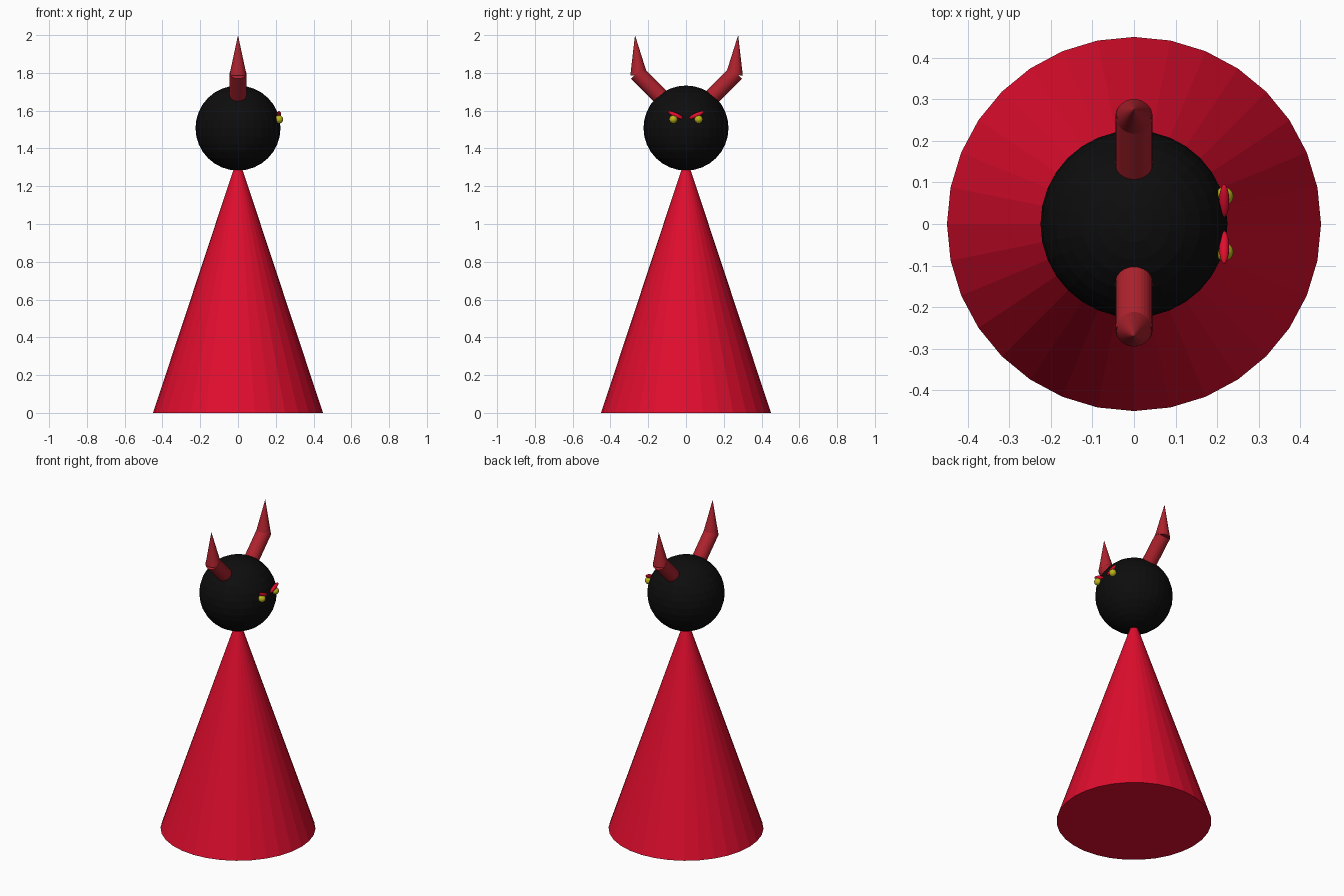
import bpy
from math import radians
from mathutils import Vector

cube = bpy.data.objects.get("Cube")
if cube:
    bpy.data.objects.remove(cube, do_unlink=True)


def material(name, rgb):
    mat = bpy.data.materials.new(name)
    mat.use_nodes = True
    mat.diffuse_color = (*rgb, 1)
    mat.node_tree.nodes["Principled BSDF"].inputs["Base Color"].default_value = (*rgb, 1)
    return mat


crimson = material("crimson", (0.75, 0.004, 0.027))
dark_red = material("dark red", (0.42, 0.016, 0.026))
black = material("black", (0.004, 0.004, 0.004))
yellow = material("yellow", (0.50, 0.46, 0.01))


def finish(name, mat):
    ob = bpy.context.object
    ob.name = name
    ob.data.materials.append(mat)
    return ob


def taper(name, mat, start, end, r1, r2):
    """Round bar or cone running from start to end."""
    start, end = Vector(start), Vector(end)
    axis = end - start
    bpy.ops.mesh.primitive_cone_add(
        vertices=32, radius1=r1, radius2=r2, depth=axis.length,
        location=(start + end) / 2, rotation=axis.to_track_quat('Z', 'Y').to_euler())
    return finish(name, mat)


def ball(name, mat, centre, size, tilt=0):
    bpy.ops.mesh.primitive_uv_sphere_add(segments=32, ring_count=16, radius=1,
                                         location=centre, rotation=(tilt, 0, 0))
    bpy.context.object.scale = size
    return finish(name, mat)


# Body and head
bpy.ops.mesh.primitive_cone_add(vertices=32, radius1=0.45, radius2=0,
                                depth=1.36, location=(0, 0, 0.68))
finish("body", crimson)
ball("head", black, (0, 0, 1.508), (0.225, 0.225, 0.225))

# Horns, eyes and brows; the face looks along +x
for side, s, shift in (("far", 1, 0), ("near", -1, 0.006)):
    taper(side + "_horn_base", dark_red, (0, s * 0.10 + shift, 1.635),
          (0, s * 0.265 + shift, 1.80), 0.044, 0.044)
    taper(side + "_horn_tip", dark_red, (0, s * 0.256 + shift, 1.79),
          (0, s * 0.276 + shift, 2.0), 0.045, 0)
    ball(side + "_eye", yellow, (0.217, s * 0.067, 1.554), (0.022, 0.022, 0.022))
    ball(side + "_brow", crimson, (0.217, s * 0.056, 1.577),
         (0.012, 0.043, 0.012), s * radians(24))
